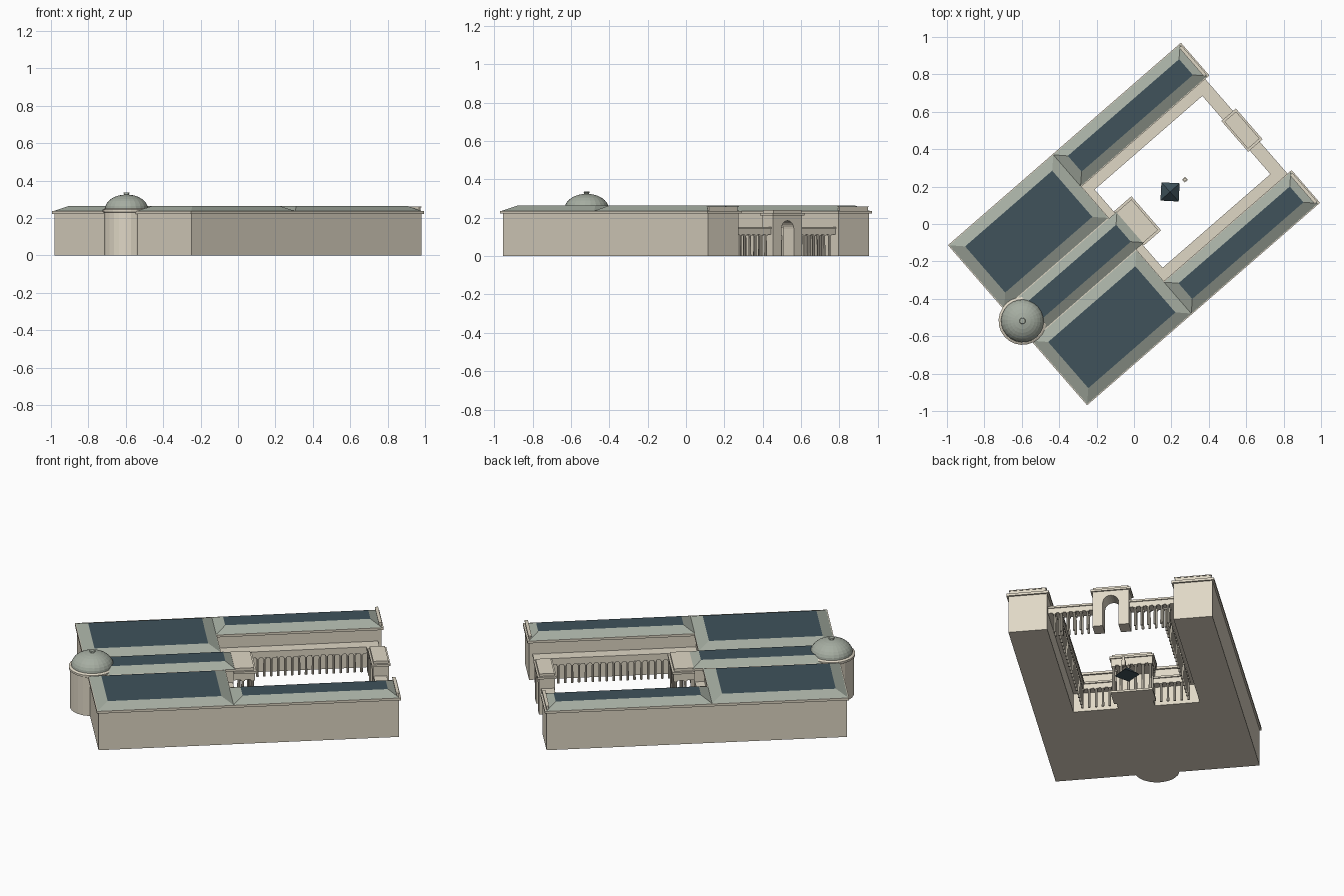
import bpy, bmesh
from math import radians, sin, cos, pi
from mathutils import Matrix

if "Cube" in bpy.data.objects:
    bpy.data.objects.remove(bpy.data.objects["Cube"])

# The plan is laid out along local x (court axis) and y (width), then turned
TURN = Matrix.Rotation(radians(41), 4, 'Z')


def material(name, rgb):
    m = bpy.data.materials.new(name)
    m.diffuse_color = (*rgb, 1)
    m.use_nodes = True
    m.node_tree.nodes["Principled BSDF"].inputs["Base Color"].default_value = m.diffuse_color
    return m


STONE = material("stone", (0.74, 0.68, 0.56))
COPPER = material("weathered_copper", (0.38, 0.42, 0.36))
GLASS = material("dark_glazing", (0.05, 0.085, 0.105))


def finish(name, bm, *mats):
    bmesh.ops.recalc_face_normals(bm, faces=bm.faces)
    bm.transform(TURN)
    me = bpy.data.meshes.new(name)
    bm.to_mesh(me)
    bm.free()
    for m in mats:
        me.materials.append(m)
    ob = bpy.data.objects.new(name, me)
    bpy.context.collection.objects.link(ob)
    return ob


def add_box(bm, x0, x1, y0, y1, z0, z1):
    mat = Matrix.Translation(((x0 + x1) / 2, (y0 + y1) / 2, (z0 + z1) / 2)) @ \
        Matrix.Diagonal((x1 - x0, abs(y1 - y0), z1 - z0, 1))
    bmesh.ops.create_cube(bm, size=1, matrix=mat)


def boxes(name, *dims):
    bm = bmesh.new()
    for d in dims:
        add_box(bm, *d)
    return finish(name, bm, STONE)


def hip_roof(name, x0, x1, y0, y1, inset, z0=0.236, z1=0.264):
    # sloped copper sides with a flat glazed top
    bm = bmesh.new()
    y0, y1 = sorted((y0, y1))
    low = [bm.verts.new(p) for p in
           ((x0, y0, z0), (x1, y0, z0), (x1, y1, z0), (x0, y1, z0))]
    i = inset
    top = [bm.verts.new(p) for p in ((x0 + i, y0 + i, z1), (x1 - i, y0 + i, z1),
                                     (x1 - i, y1 - i, z1), (x0 + i, y1 - i, z1))]
    bm.faces.new(low)
    for k in range(4):
        n = (k + 1) % 4
        bm.faces.new((low[k], low[n], top[n], top[k]))
    bm.faces.new(top).material_index = 1
    return finish(name, bm, COPPER, GLASS)


def columns(name, spots, height, r=0.007):
    bm = bmesh.new()
    for x, y in spots:
        bmesh.ops.create_cone(bm, cap_ends=True, segments=8, radius1=r, radius2=r * 0.85,
                              depth=height, matrix=Matrix.Translation((x, y, height / 2)))
        add_box(bm, x - r * 1.3, x + r * 1.3, y - r * 1.3, y + r * 1.3, height - 0.006, height)
    return finish(name, bm, STONE)


def lathe(name, profile, cx, mat, segs=24):
    bm = bmesh.new()
    vs = [bm.verts.new((cx + r, 0, z)) for r, z in profile]
    es = [bm.edges.new(p) for p in zip(vs, vs[1:])]
    bmesh.ops.spin(bm, geom=vs + es, cent=(cx, 0, 0), axis=(0, 0, 1),
                   angle=2 * pi, steps=segs)
    bmesh.ops.remove_doubles(bm, verts=bm.verts, dist=1e-5)
    return finish(name, bm, mat)


# Main block, central hall and their cornice
boxes("main_walls", (-0.815, -0.09, -0.557, 0.557, 0, 0.222), (-0.09, -0.035, -0.1, 0.1, 0, 0.222))
boxes("main_cornice", (-0.825, -0.08, -0.567, 0.567, 0.222, 0.236),
      (-0.08, -0.025, -0.11, 0.11, 0.222, 0.236))
hip_roof("hall_roof", -0.82, -0.025, -0.11, 0.11, 0.05)

for s, side in ((1, "left"), (-1, "right")):
    hip_roof(side + "_gallery_roof", -0.82, -0.083, 0.115 * s, 0.562 * s, 0.06)
    # Wings beside the court
    boxes(side + "_wing_walls", (-0.09, 0.815, 0.345 * s, 0.557 * s, 0, 0.222))
    boxes(side + "_wing_cornice", (-0.08, 0.825, 0.335 * s, 0.567 * s, 0.222, 0.236))
    hip_roof(side + "_wing_roof", -0.083, 0.815, 0.34 * s, 0.562 * s, 0.055)
    boxes(side + "_wing_parapet", (0.803, 0.815, 0.352 * s, 0.55 * s, 0.236, 0.255),
          (0.8, 0.818, 0.349 * s, 0.553 * s, 0.255, 0.26))
    # Colonnade entablature around the court: side, rear and entrance screen
    a, b, c = 0.277 * s, 0.345 * s, 0.1 * s
    boxes(side + "_entablature",
          (-0.045, 0.79, a + 0.005 * s, b, 0.113, 0.142), (-0.042, 0.79, a, b, 0.142, 0.153),
          (-0.09, -0.045, c, b, 0.113, 0.142), (-0.09, -0.038, c, b, 0.142, 0.153),
          (0.73, 0.79, c, b, 0.113, 0.142), (0.725, 0.796, c, b, 0.142, 0.153))
    spots = [(-0.052 + i * 0.79 / 21, 0.29 * s) for i in range(22)]
    spots += [(-0.052, (0.14 + i * 0.0375) * s) for i in range(4)]
    spots += [(x, (0.13 + i * 0.036) * s) for i in range(6) for x in (0.738, 0.782)]
    columns(side + "_columns", spots, 0.113)

# Entrance gate with arched passage
hw, spring = 0.043, 0.142
outline = [(-0.1, 0), (-hw, 0)]
outline += [(-hw * cos(pi * i / 12), spring + hw * sin(pi * i / 12)) for i in range(13)]
outline += [(hw, 0), (0.1, 0), (0.1, 0.213), (-0.1, 0.213)]
bm = bmesh.new()
face = bm.faces.new([bm.verts.new((0.722, y, z)) for y, z in outline])
ext = bmesh.ops.extrude_face_region(bm, geom=[face])
bmesh.ops.translate(bm, vec=(0.086, 0, 0),
                    verts=[g for g in ext["geom"] if isinstance(g, bmesh.types.BMVert)])
finish("gate_arch", bm, STONE)
boxes("gate_cornice", (0.714, 0.816, -0.109, 0.109, 0.213, 0.225),
      (0.724, 0.806, -0.096, 0.096, 0.225, 0.24))

# Portico at the head of the court
boxes("portico_base", (-0.04, 0.085, -0.115, 0.115, 0, 0.012))
columns("portico_columns", [(0.068, -0.1 + i * 0.04) for i in range(6)]
        + [(0.015, y) for y in (-0.1, 0.1)], 0.172, 0.009)
boxes("portico_entablature", (-0.035, 0.08, -0.113, 0.113, 0.172, 0.212),
      (-0.035, 0.087, -0.121, 0.121, 0.212, 0.224),
      (-0.03, 0.076, -0.108, 0.108, 0.224, 0.24))

# Rotunda at the rear with a shallow dome and finial
DX = -0.79
lathe("rotunda_wall", [(0, 0), (0.121, 0), (0.121, 0.228), (0.128, 0.232), (0.128, 0.244),
                       (0.118, 0.25), (0, 0.25)], DX, STONE)
lathe("dome", [(0.115 * cos(pi / 2 * i / 8), 0.248 + 0.077 * sin(pi / 2 * i / 8))
               for i in range(8)] + [(0, 0.325)], DX, COPPER)
lathe("dome_finial", [(0, 0.32), (0.013, 0.32), (0.013, 0.33), (0.017, 0.331),
                      (0.015, 0.336), (0, 0.337)], DX, COPPER, 12)

# Glazed pyramid skylight and a small statue plinth in the court
bm = bmesh.new()
bmesh.ops.create_cone(bm, cap_ends=True, segments=4, radius1=0.069, radius2=0, depth=0.05,
                      matrix=Matrix.Translation((0.258, 0.003, 0.025))
                      @ Matrix.Rotation(radians(1), 4, 'Z'))
finish("skylight_pyramid", bm, GLASS)
boxes("statue_plinth", (0.35, 0.372, -0.011, 0.011, 0, 0.03),
      (0.354, 0.368, -0.007, 0.007, 0.03, 0.055))
